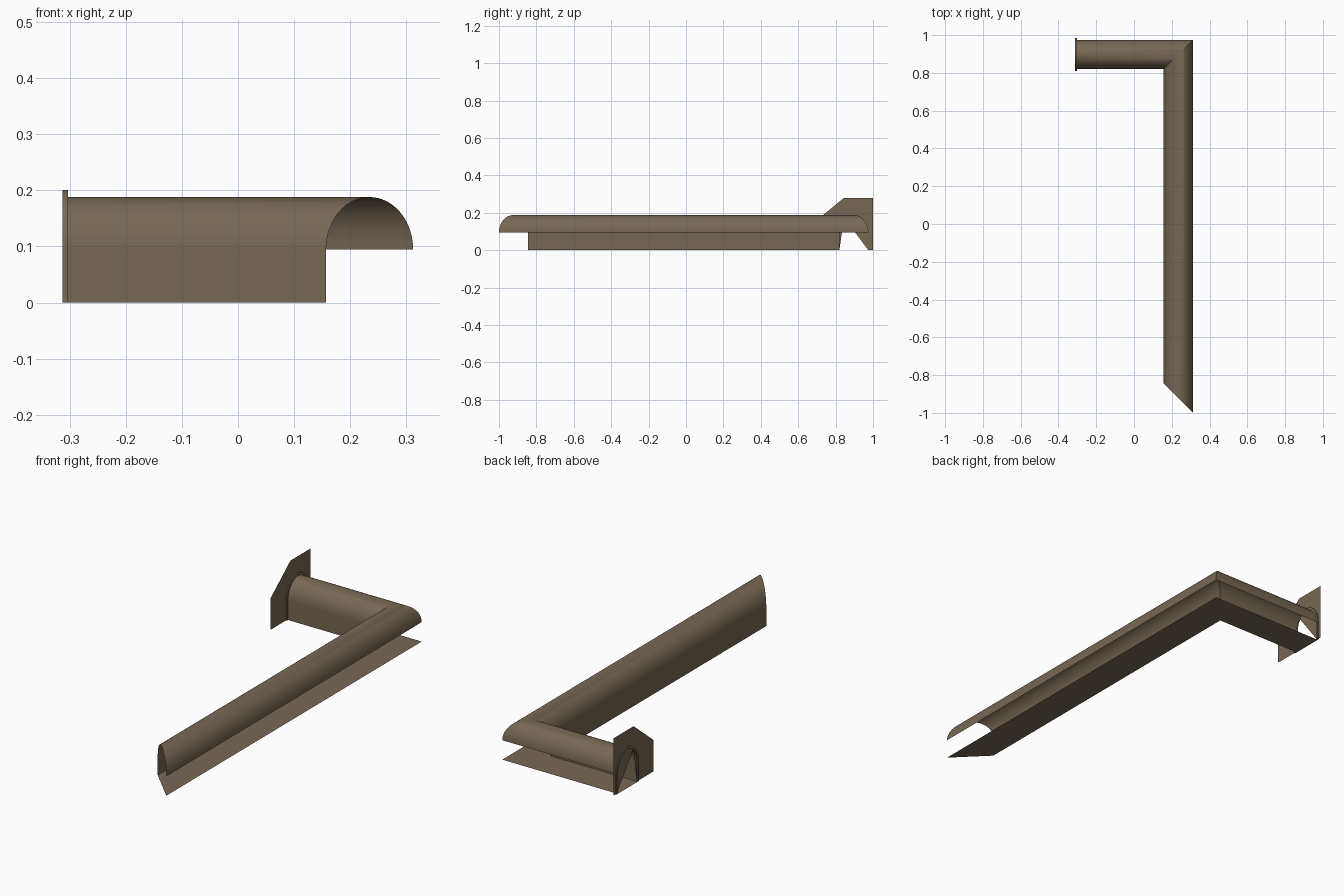
import bpy, bmesh, math

if "Cube" in bpy.data.objects:
    bpy.data.objects.remove(bpy.data.objects["Cube"])

W, SPRING, RISE = 0.155, 0.095, 0.093      # tunnel width, wall height, vault rise
X_IN, Y_IN, Y_END = 0.157, 0.82, -0.845    # inner wall lines and short end
X_PORTAL, RIM = -0.313, 0.01               # portal end and frame depth
SEG = 28

mat = bpy.data.materials.new("earth_brown")
mat.diffuse_color = (0.18, 0.138, 0.09, 1)
mat.use_nodes = True
mat.node_tree.nodes["Principled BSDF"].inputs["Base Color"].default_value = mat.diffuse_color


def make(name, verts, faces, smooth=False, tri=False):
    me = bpy.data.meshes.new(name)
    bm = bmesh.new()
    vs = [bm.verts.new(v) for v in verts]
    for f in faces:
        bm.faces.new([vs[i] for i in f])
    if tri:
        bmesh.ops.triangulate(bm, faces=bm.faces[:])
    bmesh.ops.recalc_face_normals(bm, faces=bm.faces[:])
    bm.to_mesh(me)
    bm.free()
    me.materials.append(mat)
    ob = bpy.data.objects.new(name, me)
    bpy.context.collection.objects.link(ob)
    if smooth:
        bpy.ops.object.select_all(action='DESELECT')
        ob.select_set(True)
        bpy.context.view_layer.objects.active = ob
        bpy.ops.object.shade_smooth_by_angle(angle=math.radians(30))
    return ob


def arch(grow=0.0):
    """Vault curve as (offset from inner wall, height)."""
    pts = []
    for i in range(SEG + 1):
        a = math.pi * (1 - i / SEG)
        pts.append((W / 2 + (W / 2 + grow) * math.cos(a),
                    SPRING + (RISE + grow * 1.3) * math.sin(a)))
    return pts


def sweep(name, profile, x_start):
    """Carry a profile along the L-shaped path with mitred corner and end."""
    n = len(profile)
    verts = [(x_start, Y_IN + o, z) for o, z in profile]
    verts += [(X_IN + o, Y_IN + o, z) for o, z in profile]
    verts += [(X_IN + o, Y_END - o, z) for o, z in profile]
    faces = [(r * n + i, r * n + i + 1, (r + 1) * n + i + 1, (r + 1) * n + i)
             for r in range(2) for i in range(n - 1)]
    return make(name, verts, faces, True)


# inner wall and vault (the outer side is open below the vault)
sweep("tunnel_vault", [(0, 0)] + arch(), X_PORTAL + RIM)
# floor
sweep("tunnel_floor", [(0, 0), (W, 0)], X_PORTAL)

# raised frame around the portal opening
inner = [(0, 0)] + arch() + [(W, 0)]
g = 0.01
outer = [(-g, 0)] + arch(g) + [(W + g, 0)]
n = len(inner)
rings = [(inner, X_PORTAL), (outer, X_PORTAL), (outer, X_PORTAL + RIM), (inner, X_PORTAL + RIM)]
verts = [(x, Y_IN + o, z) for prof, x in rings for o, z in prof]
faces = []
for r in range(4):
    s = (r + 1) % 4
    faces += [(r * n + i, r * n + i + 1, s * n + i + 1, s * n + i) for i in range(n - 1)]
faces += [(0, n, 2 * n, 3 * n), (n - 1, 2 * n - 1, 3 * n - 1, 4 * n - 1)]
make("portal_frame", verts, faces, True)

# thin facing sheet around the portal: tall panel and sloping side panel
outline = [(1.0, 0), (1.0, 0.28), (0.845, 0.28), (0.845, 0.187), (0.69, 0.153), (0.69, 0)]
outline += [(Y_IN + o, z) for o, z in inner]
make("portal_facing", [(X_PORTAL + RIM / 2, y, z) for y, z in outline],
     [range(len(outline))], tri=True)
